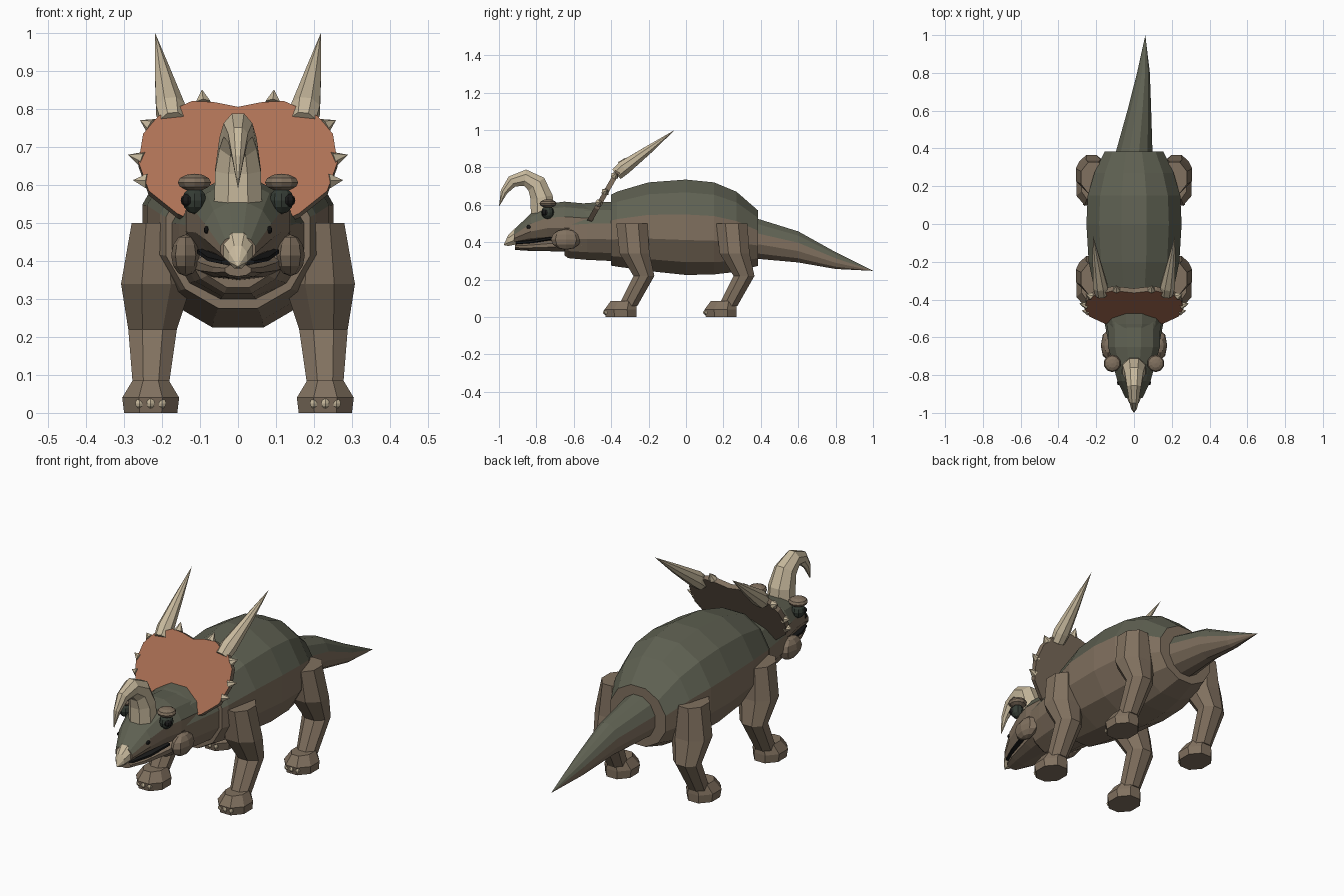
import bpy, bmesh
from math import sin, cos, pi
from mathutils import Vector


def material(name, rgb):
    m = bpy.data.materials.new(name)
    m.diffuse_color = (*rgb, 1)
    return m


GREEN = material("moss", (0.115, 0.12, 0.085))
BROWN = material("hide", (0.22, 0.165, 0.115))
ORANGE = material("rust", (0.42, 0.165, 0.09))
HORN = material("bone", (0.58, 0.49, 0.34))
EYE = material("dark_eye", (0.035, 0.045, 0.035))
BLACK = material("black", (0.01, 0.01, 0.01))


def finish(name, bm, mats, mirror):
    bmesh.ops.remove_doubles(bm, verts=bm.verts, dist=1e-5)
    bmesh.ops.recalc_face_normals(bm, faces=bm.faces)
    me = bpy.data.meshes.new(name)
    bm.to_mesh(me)
    bm.free()
    for m in mats:
        me.materials.append(m)
    ob = bpy.data.objects.new(name, me)
    bpy.context.collection.objects.link(ob)
    if mirror:
        ob.modifiers.new("mirror", 'MIRROR')
    return ob


def tube(name, rings, n, axis, mats, mirror=False):
    """Loft rings (x, y, z, ra, rb). axis Y: upright rings, Z: level rings,
    P: rings square to the path. A second material covers the upper faces."""
    bm = bmesh.new()
    pts = [Vector(r[:3]) for r in rings]
    k = 1 / cos(pi / n)
    loops = []
    for i, (c, r) in enumerate(zip(pts, rings)):
        a, b = Vector((1, 0, 0)), Vector((0, 0, 1))
        if axis == 'Z':
            b = Vector((0, 1, 0))
        elif axis == 'P':
            t = (pts[min(i + 1, len(pts) - 1)] - pts[max(i - 1, 0)]).normalized()
            a = (a - t * t.x).normalized()
            b = t.cross(a)
        ang = [2 * pi * (j + 0.5) / n for j in range(n)]
        loops.append([bm.verts.new(c + a * cos(w) * r[3] * k + b * sin(w) * r[4] * k) for w in ang])
    for p, q in zip(loops, loops[1:]):
        for j in range(n):
            f = bm.faces.new((p[j], p[(j + 1) % n], q[(j + 1) % n], q[j]))
            if len(mats) > 1 and sin(2 * pi * (j + 1) / n) > 0.3:
                f.material_index = 1
    bm.faces.new(loops[0])
    if rings[-1][3] > 0:
        bm.faces.new(loops[-1])
    return finish(name, bm, mats, mirror)


def ball(name, c, r, mat, seg=8, mirror=True):
    bm = bmesh.new()
    bmesh.ops.create_uvsphere(bm, u_segments=seg, v_segments=6, radius=1)
    bmesh.ops.scale(bm, vec=r, verts=bm.verts)
    bmesh.ops.translate(bm, vec=c, verts=bm.verts)
    return finish(name, bm, [mat], mirror)


# Body, neck and tail
tube("body", [(0, -0.40, 0.465, 0.19, 0.19), (0, -0.37, 0.47, 0.205, 0.2),
              (0, -0.2, 0.483, 0.24, 0.237), (0, 0, 0.48, 0.252, 0.255),
              (0, 0.15, 0.474, 0.245, 0.246), (0, 0.27, 0.456, 0.21, 0.214),
              (0, 0.385, 0.422, 0.155, 0.148)], 12, 'Y', [BROWN, GREEN])
tube("neck", [(0, -0.65, 0.45, 0.11, 0.12), (0, -0.63, 0.455, 0.135, 0.14),
              (0, -0.53, 0.458, 0.155, 0.152), (0, -0.36, 0.458, 0.18, 0.16)],
     12, 'Y', [BROWN, GREEN])
tube("tail", [(0, 0.375, 0.42, 0.098, 0.108), (0.028, 0.6, 0.375, 0.063, 0.083),
              (0.05, 0.8, 0.302, 0.034, 0.045), (0.06, 1.0, 0.247, 0, 0)],
     12, 'Y', [BROWN, GREEN])

# Head, jaw, mouth and beak
tube("head", [(0, -0.52, 0.50, 0.14, 0.105), (0, -0.65, 0.507, 0.137, 0.11),
              (0, -0.74, 0.503, 0.113, 0.103), (0, -0.83, 0.478, 0.088, 0.076),
              (0, -0.92, 0.43, 0.046, 0.036)], 12, 'Y', [BROWN, GREEN])
tube("lower_jaw", [(0, -0.56, 0.40, 0.13, 0.05), (0, -0.70, 0.385, 0.10, 0.032),
                   (0, -0.84, 0.377, 0.066, 0.022), (0, -0.915, 0.376, 0.034, 0.016)],
     10, 'Y', [BROWN])
tube("mouth", [(0, -0.70, 0.425, 0.108, 0.012), (0, -0.82, 0.405, 0.08, 0.012),
               (0, -0.91, 0.397, 0.044, 0.010)], 8, 'Y', [BLACK])
tube("beak", [(0, -0.87, 0.45, 0.035, 0.035), (0, -0.915, 0.43, 0.04, 0.043),
              (0, -0.95, 0.41, 0.024, 0.03), (0, -0.975, 0.385, 0, 0)], 8, 'Y', [HORN])
ball("nostril", (0.082, -0.84, 0.482), (0.008, 0.014, 0.01), BLACK)

# Eyes, lids and cheeks
ball("eye", (0.115, -0.74, 0.56), (0.033, 0.034, 0.036), EYE, 10)
ball("pupil", (0.132, -0.752, 0.56), (0.019, 0.022, 0.018), BLACK)
ball("eyelid", (0.115, -0.738, 0.607), (0.046, 0.046, 0.023), BROWN, 10)
ball("cheek", (0.138, -0.642, 0.415), (0.038, 0.08, 0.055), BROWN)

# Curved nose horn
tube("nose_horn", [(0, -0.765, 0.52, 0.064, 0.064), (0, -0.772, 0.64, 0.06, 0.06),
                   (0, -0.80, 0.71, 0.049, 0.054), (0, -0.86, 0.745, 0.038, 0.044),
                   (0, -0.93, 0.725, 0.026, 0.032), (0, -0.973, 0.67, 0.015, 0.019),
                   (0, -1.0, 0.59, 0, 0)], 8, 'P', [HORN])


# Neck frill: a tilted plate, coloured on its front
def frill_y(z):
    return -0.545 + (z - 0.49) * 0.57


half = [(0.07, 0.485), (0.16, 0.525), (0.235, 0.585), (0.262, 0.66), (0.25, 0.735),
        (0.21, 0.782), (0.12, 0.822), (0.06, 0.818)]
outline = [(0, 0.48)] + half + [(0, 0.806)] + [(-x, z) for x, z in reversed(half)]
bm = bmesh.new()
front = bm.faces.new([bm.verts.new((x, frill_y(z), z)) for x, z in outline])
ext = bmesh.ops.extrude_face_region(bm, geom=[front], use_keep_orig=True)
bmesh.ops.translate(bm, vec=(0, 0.024, -0.012),
                    verts=[v for v in ext["geom"] if isinstance(v, bmesh.types.BMVert)])
bmesh.ops.recalc_face_normals(bm, faces=bm.faces)
for f in bm.faces:
    f.material_index = 1 if len(f.verts) > 4 and f.normal.y < 0 else 0
finish("frill", bm, [BROWN, ORANGE], False)

# Long frill horns and small edge spikes
tube("frill_horn", [(0.172, -0.37, 0.765, 0.033, 0.034), (0.178, -0.33, 0.80, 0.038, 0.038),
                    (0.198, -0.2, 0.895, 0.021, 0.022), (0.218, -0.06, 1.0, 0, 0)],
     8, 'P', [HORN], True)
for i, (x, z, dx, dz) in enumerate([(0.092, 0.815, 0.003, 0.037), (0.228, 0.755, 0.03, 0.016),
                                    (0.25, 0.668, 0.04, 0.012), (0.24, 0.61, 0.037, 0.003)]):
    y = frill_y(z) + 0.012
    tube(f"frill_spike_{i + 1}", [(x, y, z, 0.019, 0.019),
         (x + dx, y + 0.5 * dz + 0.005, z + dz, 0, 0)], 6, 'P', [HORN], True)

# Legs with feet and toenails, front pair and hind pair
for label, oy in (("front", 0), ("hind", 0.535)):
    tube(label + "_leg", [(0.215, oy - 0.29, 0.50, 0.065, 0.083),
                          (0.215, oy - 0.275, 0.34, 0.093, 0.08),
                          (0.225, oy - 0.225, 0.22, 0.064, 0.056),
                          (0.23, oy - 0.31, 0.06, 0.046, 0.05)], 8, 'Z', [BROWN], True)
    tube(label + "_foot", [(0.23, oy - 0.335, 0.085, 0.048, 0.068),
                           (0.23, oy - 0.35, 0.04, 0.075, 0.086),
                           (0.23, oy - 0.347, 0, 0.07, 0.082)], 8, 'Z', [BROWN], True)
    for i in (-1, 0, 1):
        ball(f"{label}_toenail_{i + 2}", (0.23 + 0.03 * i, oy - 0.431 + 0.005 * abs(i), 0.025),
             (0.012, 0.013, 0.013), HORN, 6)
